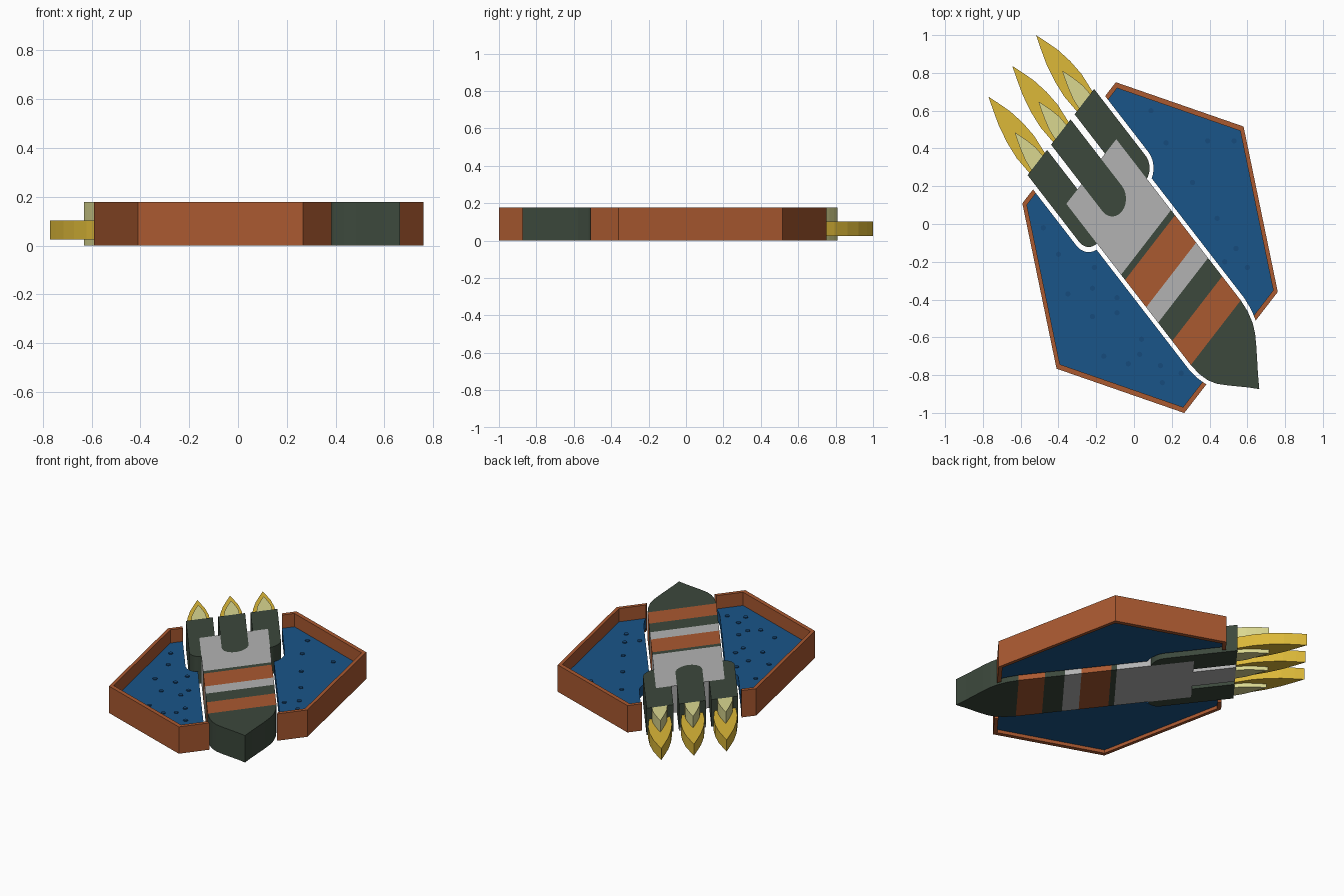
import bpy, bmesh
from math import cos, sin, pi, sqrt

if "Cube" in bpy.data.objects:
    bpy.data.objects.remove(bpy.data.objects["Cube"])

H = 0.178            # overall height
K = 1.295            # stretch of the badge along y
CX, CY = 0.085, -0.125
A = sqrt(0.5)


def mat(name, rgb):
    m = bpy.data.materials.new(name)
    m.diffuse_color = (*rgb, 1)
    m.use_nodes = True
    m.node_tree.nodes["Principled BSDF"].inputs["Base Color"].default_value = m.diffuse_color
    return m


ORANGE = mat("orange", (0.40, 0.10, 0.03))
BLUE = mat("blue", (0.01, 0.09, 0.25))
NAVY = mat("dot_blue", (0.008, 0.07, 0.20))
GREEN = mat("dark_green", (0.045, 0.065, 0.045))
GREY = mat("light_grey", (0.45, 0.45, 0.45))
GOLD = mat("gold", (0.72, 0.48, 0.04))
PALE = mat("pale_yellow", (0.70, 0.68, 0.28))


def world(s, t):
    """s runs toward the nose, t across the rocket."""
    return CX + A * (s + t), CY + K * A * (t - s)


def slab(name, outline, z0, z1, material, local=True):
    """Extrude a flat outline between two heights."""
    pts = [world(*p) if local else p for p in outline]
    bm = bmesh.new()
    face = bm.faces.new([bm.verts.new((x, y, z0)) for x, y in pts])
    top = bmesh.ops.extrude_face_region(bm, geom=[face])
    vs = [g for g in top["geom"] if isinstance(g, bmesh.types.BMVert)]
    bmesh.ops.translate(bm, vec=(0, 0, z1 - z0), verts=vs)
    bmesh.ops.recalc_face_normals(bm, faces=bm.faces)
    me = bpy.data.meshes.new(name)
    bm.to_mesh(me)
    bm.free()
    ob = bpy.data.objects.new(name, me)
    bpy.context.collection.objects.link(ob)
    me.materials.append(material)
    return ob


def arc(s, t, r, a0, a1, n=12):
    return [(s + r * cos(a0 + (a1 - a0) * i / n), t + r * sin(a0 + (a1 - a0) * i / n))
            for i in range(n + 1)]


def flip(pts, side):
    return [(s, t * side) for s, t in pts]


W = 0.187                      # body half width
BACK, STEP = -0.668, -0.44     # booster rear and grey block rear
R = 0.073                      # booster half width
BT = 0.176                     # booster centre line

# striped body
for name, a, b, m in [("rear_band", -0.03, 0.0, GREEN), ("wide_stripe", 0.0, 0.158, ORANGE),
                      ("grey_band", 0.158, 0.247, GREY), ("middle_band", 0.247, 0.353, GREEN),
                      ("front_stripe", 0.353, 0.492, ORANGE)]:
    slab(name, [(a, -W), (b, -W), (b, W), (a, W)], 0, H, m)

# nose cone
curve = [(0.492, W), (0.55, 0.181), (0.60, 0.167), (0.64, 0.146), (0.68, 0.115),
         (0.72, 0.081), (0.77, 0.038)]
slab("nose_cone", curve + [(0.818, 0)] + flip(curve, -1)[::-1], 0, H, GREEN)

# grey engine block with a rounded slot, and the middle engine in the slot
tip = arc(-0.283, 0, R, -pi / 2, pi / 2)
slab("engine_block", [(STEP, W), (-0.03, W), (-0.03, -W), (STEP, -W), (STEP, -R)] + tip + [(STEP, R)],
     0, H, GREY)
pill = [(BACK, -R)] + tip + [(BACK, R)]
slab("middle_engine", pill, 0.02, H, GREEN)
slab("middle_engine_base", pill, 0, 0.02, GREY)

inner = 0.70 - 0.025           # hexagon radius inside the rim
F, FI = 0.70 * sqrt(0.75), inner * sqrt(0.75)
for side, tag in ((1, "right"), (-1, "left")):
    # side engine, cut around the grey block
    nose = [p for p in arc(-0.283, BT, R, pi / 2, 0)]
    shape = [(BACK, BT - R), (STEP, BT - R), (STEP, W), (-0.211, W)] + nose[:-1][::-1] + [(BACK, BT + R)]
    slab(tag + "_engine", flip([p for p in shape if p[1] >= W or p[0] <= STEP], side), 0, H, GREEN)

    # raised rim along the outer hexagon
    rim = [(-F, 0.27), (-F, 0.35), (0, 0.70), (F, 0.35), (F, 0.184),
           (FI, 0.192), (FI, inner / 2), (0, inner), (-FI, inner / 2), (-FI, 0.27)]
    slab(tag + "_rim", flip(rim, side), 0, H, ORANGE)

    # recessed panel with a gap around the rocket
    gap = arc(-0.283, BT, R + 0.021, pi / 2, 0.33)
    panel = [(-FI, 0.27)] + gap + [(0.495, 0.207), (0.55, 0.201), (FI, 0.192),
                                  (FI, inner / 2), (0, inner), (-FI, inner / 2)]
    slab(tag + "_panel", flip(panel, side), 0.022, 0.09, BLUE)

# flames, an outer gold leaf around a taller pale core
for i, t in enumerate((-0.178, 0.0, 0.178)):
    for name, prof, z0, z1, m in (
            ("outer_flame", [(0, .058), (.09, .065), (.17, .058), (.25, .042), (.32, .019), (.373, 0)],
             0.025, 0.102, GOLD),
            ("inner_flame", [(0, .042), (.05, .038), (.10, .025), (.14, .012), (.172, 0)], 0, H, PALE)):
        edge = [(BACK - d, w) for d, w in prof]
        leaf = edge + flip(edge[:-1], -1)[::-1]
        slab(f"{name}_{i + 1}", [(s, w + t + 0.025 * (BACK - s)) for s, w in leaf], z0, z1, m)

# small dots scattered on the panels
dots = [(.09, .60), (.17, .43), (.39, .44), (.53, .44), (.31, .22), (.44, .03), (.54, -.13),
        (.48, -.20), (.60, -.23), (-.48, -.02), (-.40, -.16), (-.35, -.37), (-.21, -.23),
        (-.22, -.34), (-.22, -.49), (-.09, -.39), (-.09, -.47), (.04, -.61), (.03, -.69),
        (-.16, -.70), (-.03, -.74), (.14, -.75), (.15, -.84), (.25, -.79)]
for i, (x, y) in enumerate(dots):
    slab(f"dot_{i + 1}", arc(x, y, 0.014, 0, 2 * pi * 11 / 12, 11), 0.085, 0.096, NAVY, local=False)
